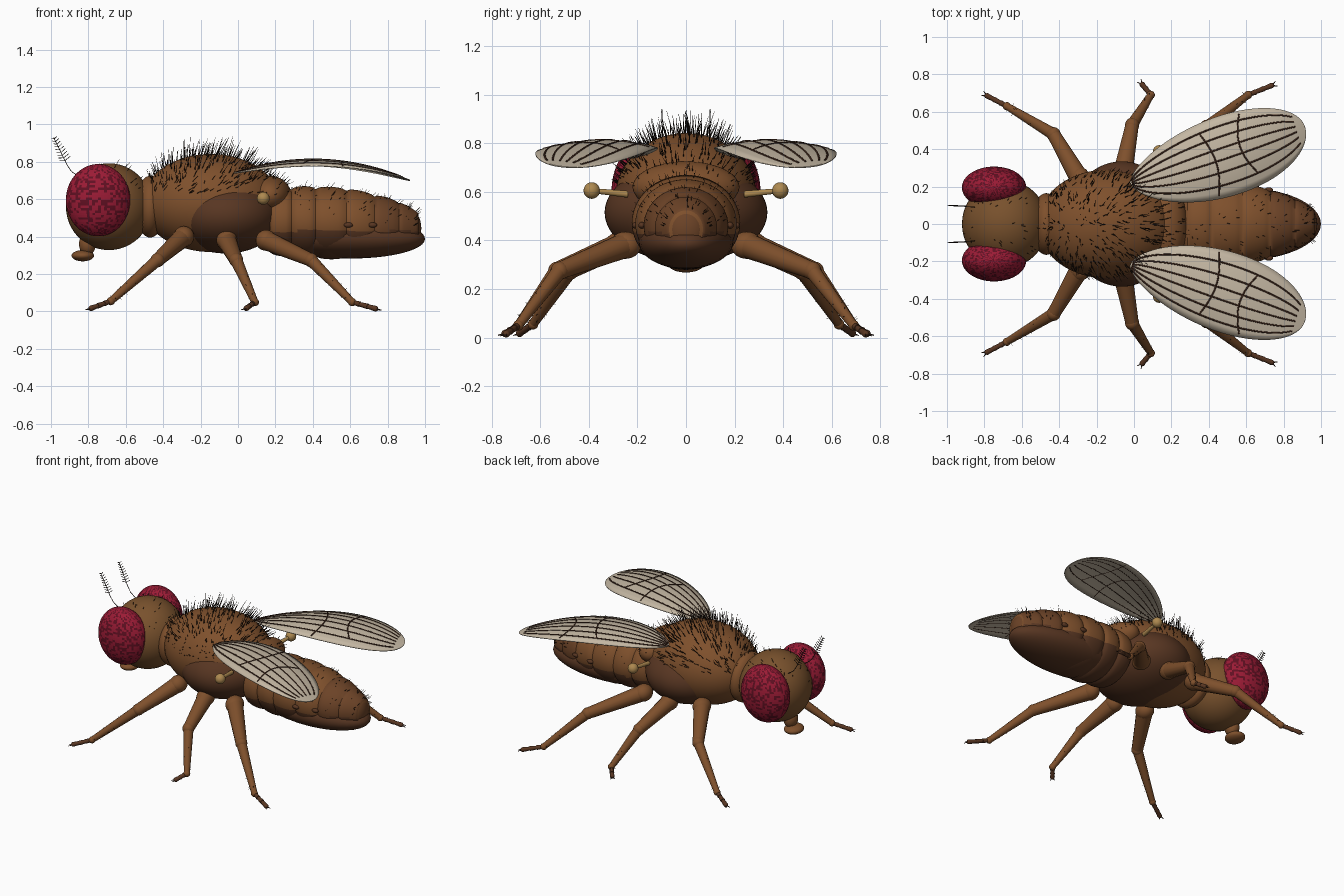
import bpy, bmesh, math, random
from mathutils import Vector, Matrix

if "Cube" in bpy.data.objects:
    bpy.data.objects.remove(bpy.data.objects["Cube"])

random.seed(7)


def material(name, rgb):
    m = bpy.data.materials.new(name)
    m.diffuse_color = (*rgb, 1)
    m.use_nodes = True
    m.node_tree.nodes["Principled BSDF"].inputs["Base Color"].default_value = m.diffuse_color
    return m


BROWN = material("body brown", (0.21, 0.08, 0.025))
HEAD = material("head brown", (0.19, 0.083, 0.026))
DARK = material("underside brown", (0.098, 0.037, 0.016))
TAIL = material("tail brown", (0.15, 0.056, 0.02))
RED = material("eye crimson", (0.33, 0.011, 0.036))
MAROON = material("eye maroon", (0.12, 0.005, 0.016))
TAN = material("balancer tan", (0.42, 0.25, 0.08))
WING = material("wing beige", (0.56, 0.48, 0.37))
VEIN = material("vein brown", (0.045, 0.018, 0.01))
BLACK = material("bristle black", (0.014, 0.008, 0.005))


def finish(name, bm, mats, smooth=True):
    bmesh.ops.recalc_face_normals(bm, faces=bm.faces)
    me = bpy.data.meshes.new(name)
    for f in bm.faces:
        f.smooth = smooth
    bm.to_mesh(me)
    bm.free()
    for m in mats:
        me.materials.append(m)
    ob = bpy.data.objects.new(name, me)
    bpy.context.collection.objects.link(ob)
    return ob


def ellipsoid(name, c, r, mat, tilt=0, seg=40, rings=24):
    bm = bmesh.new()
    M = Matrix.Translation(c) @ Matrix.Rotation(tilt, 4, 'Y') @ Matrix.Diagonal((*r, 1))
    bmesh.ops.create_uvsphere(bm, u_segments=seg, v_segments=rings, radius=1, matrix=M)
    return finish(name, bm, [mat])


def add_cone(bm, a, b, ra, rb, seg=14):
    a, b = Vector(a), Vector(b)
    M = Matrix.Translation((a + b) / 2) @ (b - a).to_track_quat('Z', 'Y').to_matrix().to_4x4()
    bmesh.ops.create_cone(bm, cap_ends=True, segments=seg, radius1=ra, radius2=rb,
                          depth=(b - a).length, matrix=M)


def add_ball(bm, c, r):
    bmesh.ops.create_uvsphere(bm, u_segments=16, v_segments=10, radius=r,
                              matrix=Matrix.Translation(c))


def tube(name, paths, radius, mat):
    cu = bpy.data.curves.new(name, 'CURVE')
    cu.dimensions = '3D'
    cu.bevel_depth = radius
    cu.bevel_resolution = 1
    cu.use_fill_caps = True
    for path in paths:
        sp = cu.splines.new('POLY')
        sp.points.add(len(path) - 1)
        for p, co in zip(sp.points, path):
            p.co = (*co, 1)
    cu.materials.append(mat)
    bpy.context.collection.objects.link(bpy.data.objects.new(name, cu))


def bristles(name, c, r, n, size, width, keep, lean=0.5):
    """Scatter thin spikes over the part of an ellipsoid chosen by keep()."""
    bm = bmesh.new()
    while n > 0:
        d = Vector([random.gauss(0, 1) for _ in range(3)]).normalized()
        if not keep(d):
            continue
        n -= 1
        base = Vector(c) + Vector([d[i] * r[i] for i in range(3)])
        nor = Vector([d[i] / r[i] for i in range(3)]).normalized()
        jitter = Vector([random.uniform(-.25, .25) for _ in range(3)])
        way = (nor + Vector((lean, 0, 0.25)) + jitter).normalized()
        length = size * random.uniform(.5, 1.15) * (0.25 + 0.75 * max(d.z, 0))
        add_cone(bm, base - way * .01, base + way * length, width, width * .3, 4)
    finish(name, bm, [BLACK], False)


# Head, neck and mouthparts
ellipsoid("head", (-.69, 0, .56), (.23, .235, .232), HEAD)
ellipsoid("neck", (-.47, 0, .56), (.08, .165, .165), BROWN)
ellipsoid("mouth_stem", (-.805, 0, .36), (.045, .05, .06), BROWN)
ellipsoid("mouth_pad", (-.83, 0, .298), (.06, .07, .03), BROWN)

# Thorax
T_POS, T_RAD = (-.145, 0, .58), (.37, .29, .262)
ellipsoid("thorax", T_POS, T_RAD, BROWN, 0, 56, 36)
ellipsoid("thorax_lower_plate", (-.065, 0, .515), (.295, .335, .205), DARK, 0, 56, 36)
ellipsoid("rear_shield", (.17, 0, .62), (.115, .22, .105), BROWN)

# Abdomen of bulging segments: end x, half width, half height, centre z
stations = [(.17, .20, .175, .48), (.285, .212, .185, .48), (.415, .222, .192, .475),
            (.58, .216, .188, .47), (.73, .182, .166, .46), (.86, .138, .138, .45),
            (.965, .075, .085, .445)]
bm = bmesh.new()
rows = []
for a, b in zip(stations, stations[1:]):
    for k in range(9):
        t = k / 8
        x, w, h, z = [p + (q - p) * t for p, q in zip(a, b)]
        bulge = .93 + .09 * math.sqrt(max(0, math.sin(math.pi * t)))
        rows.append([bm.verts.new((x, w * bulge * math.cos(g), z + h * bulge * math.sin(g)))
                     for g in [2 * math.pi * i / 60 for i in range(60)]])
for p, q in zip(rows, rows[1:]):
    for i in range(60):
        j = (i + 1) % 60
        f = bm.faces.new((p[i], p[j], q[j], q[i]))
        mid = f.calc_center_median()
        # dark below the flank line, dusky on the last segments
        f.material_index = 1 if mid.z < .43 else 2 if mid.x > .73 else 0
for row in (rows[0], rows[-1]):
    bm.faces.new(row)
finish("abdomen", bm, [BROWN, DARK, TAIL])
ellipsoid("abdomen_tip", (.915, 0, .445), (.065, .09, .1), TAIL)
ellipsoid("belly", (.57, 0, .395), (.43, .195, .112), DARK, math.radians(1))

# Bristles on the back, head and abdomen
bristles("back_bristles", T_POS, T_RAD, 300, .1, .0025, lambda d: d.z > .4, .4)
bristles("flank_bristles", T_POS, T_RAD, 110, .08, .0022,
         lambda d: .2 < d.z < .5 and d.x < .7, .9)
bristles("head_bristles", (-.69, 0, .56), (.23, .235, .232), 45, .03, .0018,
         lambda d: d.z > .2 and abs(d.y) < .8)
bristles("shield_bristles", (.17, 0, .62), (.115, .22, .105), 30, .05, .002,
         lambda d: d.z > 0 and d.x > -.2)
for a, b in zip(stations[1:], stations[2:]):
    bristles("abdomen_bristles", ((a[0] + b[0]) / 2, 0, b[3]),
             ((b[0] - a[0]) * .9, (a[1] + b[1]) / 2, (a[2] + b[2]) / 2), 30, .04, .0019,
             lambda d: d.z > .1 and abs(d.x) < .55, .7)


def wing_point(u, w, s, lift=0):
    """u runs from root to tip, w from trailing edge (0) to leading edge (1)."""
    up = .432 * u ** .67 * (1 - u) ** .5
    low = -.50 * u ** .6 * (1 - u) ** .5
    a, p = u * .98, low + (up - low) * w
    x = -.02 + .952 * a - .307 * p
    y = .22 + .307 * a + .952 * p
    droop = .035 * (2 * w - 1) ** 2 * 4 * u * (1 - u)
    return (x, s * y, .812 - .41 * (x - .4) ** 2 - droop + lift)


legs = {  # hip, knee, ankle, toe
    "front": [(-.29, .24, .40), (-.43, .48, .275), (-.68, .63, .055), (-.785, .685, .017)],
    "middle": [(-.06, .27, .38), (-.01, .53, .275), (.09, .69, .05), (.045, .745, .017)],
    "rear": [(.15, .25, .38), (.39, .52, .275), (.61, .69, .05), (.735, .74, .015)],
}

for s, side in ((1, "left"), (-1, "right")):
    # Compound eye with two-tone facets
    eye = ellipsoid(side + "_eye", (-.748, s * .195, .595), (.172, .112, .193), RED, 0, 64, 44)
    eye.data.materials.append(MAROON)
    for f in eye.data.polygons:
        f.use_smooth = False
        f.material_index = int(random.random() < .4)

    # Feathered antenna
    root, bend, tip = (Vector((-.85, s * .09, .72)), Vector((-.915, s * .095, .785)),
                       Vector((-.985, s * .10, .93)))
    paths = [[root, (root + bend) / 2 + Vector((-.008, 0, -.004)), bend, tip]]
    across = Vector((.028, 0, .012))
    for k in range(9):
        p = bend.lerp(tip, .15 + .8 * k / 8)
        size = 1 - .06 * k
        paths.append([p - across * size + Vector((0, 0, .01)), p,
                      p + across * size + Vector((0, 0, .01))])
    tube(side + "_antenna", paths, .002, BLACK)

    # Balancer knob on its stalk
    bm = bmesh.new()
    add_cone(bm, (.12, s * .24, .59), (.135, s * .388, .605), .014, .01)
    add_ball(bm, (.135, s * .388, .605), .034)
    finish(side + "_balancer", bm, [TAN])

    # Wing membrane and raised veins
    bm = bmesh.new()
    N, W = 48, 12
    us = [.5 - .5 * math.cos(math.pi * (.01 + .98 * i / N)) for i in range(N + 1)]
    grid = [[bm.verts.new(wing_point(u, j / W, s)) for j in range(W + 1)] for u in us]
    for p, q in zip(grid, grid[1:]):
        for j in range(W):
            bm.faces.new((p[j], p[j + 1], q[j + 1], q[j]))
    wing = finish(side + "_wing", bm, [WING])
    mod = wing.modifiers.new("thickness", 'SOLIDIFY')
    mod.thickness = .005
    mod.offset = 0
    veins = [[wing_point(.01 + .94 * i / 32, w, s, .001) for i in range(33)]
             for w in (.16, .32, .47, .61, .75, .88)]
    for u0, w0, w1, bow in ((.44, .04, .88, .04), (.68, .16, .96, -.05)):
        veins.append([wing_point(u0 + bow * math.sin(math.pi * k / 16),
                                 w0 + (w1 - w0) * k / 16, s, .001) for k in range(17)])
    tube(side + "_wing_veins", veins, .005, VEIN)

    # Breathing holes along the abdomen
    for x, y in ((.59, .208), (.72, .182)):
        ellipsoid(side + "_breathing_hole", (x, s * y, .462), (.024, .014, .014), DARK, 0, 16, 10)

    # Jointed legs
    for name, pts in legs.items():
        hip, knee, ankle, toe = [Vector((x, s * y, z)) for x, y, z in pts]
        ellipsoid(f"{side}_{name}_hip", hip, (.056, .065, .056), BROWN, 0, 20, 14)
        bm = bmesh.new()
        add_cone(bm, hip, knee, .053, .036)
        add_ball(bm, knee, .038)
        add_cone(bm, knee, ankle, .033, .019)
        add_ball(bm, ankle, .022)
        finish(f"{side}_{name}_leg", bm, [BROWN])
        bm = bmesh.new()
        for k in range(3):
            a, b = ankle.lerp(toe, k / 3), ankle.lerp(toe, (k + 1) / 3)
            add_cone(bm, a, b, .012, .015)
        add_ball(bm, toe, .015)
        finish(f"{side}_{name}_foot", bm, [DARK])
        # Claws
        bm = bmesh.new()
        way = (toe - ankle).normalized()
        way.z = 0
        turn = Vector((-way.y, way.x, 0))
        for c in (-1, 1):
            add_cone(bm, toe, toe + way * .03 + turn * c * .014 - Vector((0, 0, .008)), .005, .002, 6)
        finish(f"{side}_{name}_claws", bm, [VEIN])
        # Short leg hairs
        bm = bmesh.new()
        for k in range(20):
            p = knee.lerp(ankle, .1 + .85 * k / 19)
            d = Vector([random.uniform(-1, 1) for _ in range(3)]).normalized()
            add_cone(bm, p, p + d * .034, .0018, .0007, 3)
        finish(f"{side}_{name}_leg_hairs", bm, [BLACK], False)

for ob in bpy.context.scene.objects:
    ob.select_set(ob.type == 'MESH' and "eye" not in ob.name and "bristle" not in ob.name
                  and "hair" not in ob.name)
bpy.context.view_layer.objects.active = bpy.data.objects["head"]
bpy.ops.object.shade_smooth_by_angle(angle=math.radians(50))
